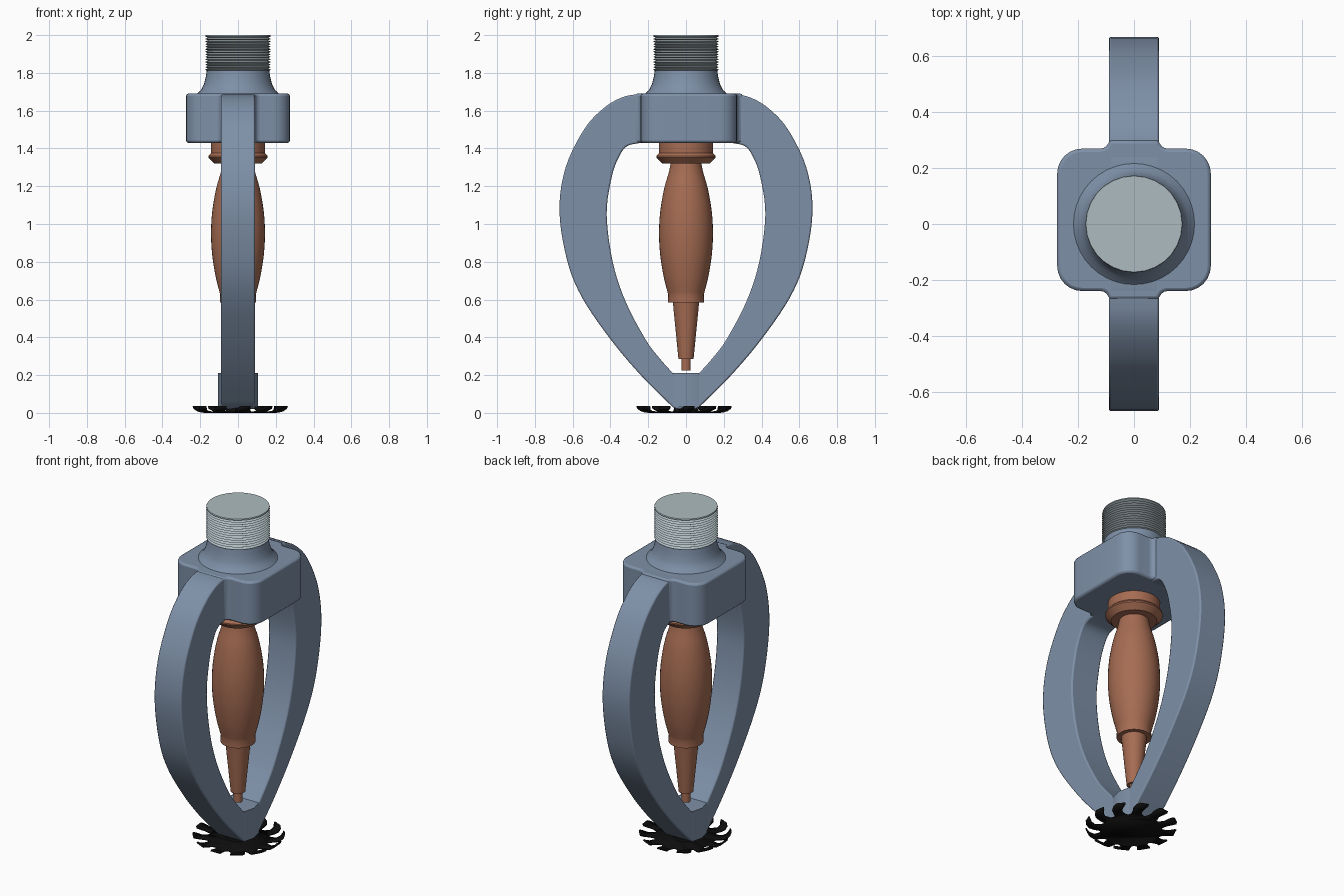
import bpy, bmesh
from math import sin, cos, pi, radians
from mathutils import Vector

cube = bpy.data.objects.get("Cube")
if cube:
    bpy.data.objects.remove(cube, do_unlink=True)


def material(name, r, g, b):
    m = bpy.data.materials.new(name)
    m.use_nodes = True
    m.diffuse_color = (r, g, b, 1)
    node = next(n for n in m.node_tree.nodes if n.type == 'BSDF_PRINCIPLED')
    node.inputs["Base Color"].default_value = (r, g, b, 1)
    return m


BLUE = material("blue grey metal", 0.21, 0.28, 0.39)
COPPER = material("copper brown", 0.38, 0.15, 0.085)
PALE = material("pale thread metal", 0.42, 0.50, 0.53)
BLACK = material("black plate", 0.004, 0.004, 0.004)


def finish(bm, name, mat, bevel=0, angle=35):
    bmesh.ops.recalc_face_normals(bm, faces=bm.faces)
    mesh = bpy.data.meshes.new(name)
    bm.to_mesh(mesh)
    bm.free()
    ob = bpy.data.objects.new(name, mesh)
    bpy.context.collection.objects.link(ob)
    mesh.materials.append(mat)
    if bevel:
        mod = ob.modifiers.new("soft edges", 'BEVEL')
        mod.width, mod.segments, mod.limit_method = bevel, 2, 'ANGLE'
        mod.angle_limit = radians(50)
    bpy.ops.object.select_all(action='DESELECT')
    ob.select_set(True)
    bpy.context.view_layer.objects.active = ob
    bpy.ops.object.shade_smooth_by_angle(angle=radians(angle))
    return ob


def lathe(name, profile, mat, segments=40, angle=35):
    """Turned part from (radius, height) pairs, capped at both ends."""
    bm = bmesh.new()
    rings = [[bm.verts.new((r * cos(2 * pi * i / segments), r * sin(2 * pi * i / segments), z))
              for i in range(segments)] for r, z in profile]
    for a, b in zip(rings, rings[1:]):
        for i in range(segments):
            j = (i + 1) % segments
            bm.faces.new((a[i], a[j], b[j], b[i]))
    bm.faces.new(rings[0])
    bm.faces.new(rings[-1])
    return finish(bm, name, mat, angle=angle)


def spline(points, steps=5):
    """Smooth path through the given points."""
    p = [Vector(q) for q in points]
    p = [2 * p[0] - p[1]] + p + [2 * p[-1] - p[-2]]
    out = []
    for a, b, c, d in zip(p, p[1:], p[2:], p[3:]):
        for k in range(steps):
            t = k / steps
            out.append(0.5 * (2 * b + (c - a) * t + (2 * a - 5 * b + 4 * c - d) * t * t
                              + (3 * b - a - 3 * c + d) * t ** 3))
    return out + [p[-2]]


def prism(name, outline, vector, mat, bevel=0):
    bm = bmesh.new()
    face = bm.faces.new([bm.verts.new(co) for co in outline])
    ext = bmesh.ops.extrude_face_region(bm, geom=[face])["geom"]
    bmesh.ops.translate(bm, vec=vector, verts=[v for v in ext if isinstance(v, bmesh.types.BMVert)])
    return finish(bm, name, mat, bevel)


# Two curved frame arms
outer = spline([(0.07, 0.03), (0.24, 0.20), (0.40, 0.39), (0.55, 0.61), (0.63, 0.81), (0.67, 1.07),
                (0.637, 1.30), (0.54, 1.50), (0.44, 1.61), (0.34, 1.67), (0.24, 1.69)])
inner = spline([(0.24, 1.43), (0.315, 1.41), (0.36, 1.345), (0.395, 1.24), (0.42, 1.05),
                (0.388, 0.80), (0.32, 0.59), (0.215, 0.39), (0.145, 0.295), (0.07, 0.21)])
outline = [Vector((0, 0.02)), Vector((0.05, 0.02))] + outer + [Vector((0.1, 1.69)), Vector((0.1, 1.43))]
outline += inner + [Vector((0, 0.21))]
for side, label in ((1, "back_arm"), (-1, "front_arm")):
    prism(label, [(-0.09, side * y, z) for y, z in outline], (0.18, 0, 0), BLUE, 0.008)

# Wedge boss where the arms meet
boss = [(0.107, 0), (0.09, 0.07), (-0.09, 0.07), (-0.107, 0), (-0.09, -0.07), (0.09, -0.07)]
prism("lower_boss", [(x, y, 0.03) for x, y in boss], (0, 0, 0.18), BLUE)

# Rounded body block, with small fillets running into the arms
plan = []
for sx, sy, start in ((1, 1, 0), (-1, 1, 90), (-1, -1, 180), (1, -1, 270)):
    r = 0.09
    corner = [(sx * (0.275 - r) + r * cos(radians(start + a)),
               0.015 + sy * (0.255 - r) + r * sin(radians(start + a))) for a in range(0, 91, 15)]
    edge = 0.015 + sy * 0.255
    fillet = [(sx * (0.12 - 0.03 * sin(a * pi / 8)), edge + sy * 0.03 * (1 - cos(a * pi / 8)))
              for a in range(5)]
    plan += corner + fillet if sx * sy > 0 else fillet[::-1] + corner
prism("body_block", [(x, y, 1.43) for x, y in plan], (0, 0, 0.26), BLUE, 0.012)

# Flared neck and threaded inlet
lathe("flared_neck", [(0.225, 1.68), (0.215, 1.692), (0.195, 1.71), (0.18, 1.74), (0.17, 1.78),
                      (0.165, 1.815)], BLUE)
ridges = 14
pitch = 0.19 / ridges
thread = [(0.16, 1.81)]
for i in range(ridges):
    thread += [(0.174, 1.81 + (i + 0.5) * pitch), (0.16, 1.81 + (i + 1) * pitch)]
thread[-1] = (0.172, 2.0)
lathe("threaded_inlet", thread, PALE, 28, 30)

# Bulb, its tapered pin and the upper seat
lathe("bulb_pin", [(0.025, 0.225), (0.025, 0.285), (0.04, 0.285), (0.07, 0.59)], COPPER)
belly = spline([(0.098, 0.64), (0.118, 0.72), (0.136, 0.83), (0.143, 0.95), (0.136, 1.07),
                (0.115, 1.19), (0.092, 1.27), (0.078, 1.335)], 3)
lathe("bulb", [(0.095, 0.585), (0.094, 0.625)] + [tuple(p) for p in belly], COPPER)
lathe("bulb_seat", [(0.125, 1.32), (0.157, 1.352), (0.157, 1.36), (0.143, 1.375), (0.143, 1.44)], COPPER)

# Toothed deflector plate with hooked, upturned tips
bm = bmesh.new()
teeth = 12
rim = []
for i in range(teeth):
    mid = 2 * pi * i / teeth

    def point(r, a, z):
        return bm.verts.new((0.012 + r * cos(mid + a), -0.01 + r * sin(mid + a), z))
    rows = [(0.175, -0.17, 0.17, 0.004), (0.205, -0.13, 0.11, 0.005), (0.228, -0.12, 0.15, 0.012),
            (0.245, -0.06, 0.22, 0.024), (0.249, 0.02, 0.22, 0.036)]
    pairs = [(point(r, a, z), point(r, b, z)) for r, a, b, z in rows]
    for (a, b), (c, d) in zip(pairs, pairs[1:]):
        bm.faces.new((a, c, d, b))
    rim += [pairs[0][0], pairs[0][1], point(0.165, pi / teeth, 0.004)]
bm.faces.new(rim)
plate = finish(bm, "deflector_plate", BLACK)
solid = plate.modifiers.new("thickness", 'SOLIDIFY')
solid.thickness, solid.offset = 0.008, 0
lathe("deflector_hub", [(0.07, 0.004), (0.06, 0.03)], BLACK, 24)
